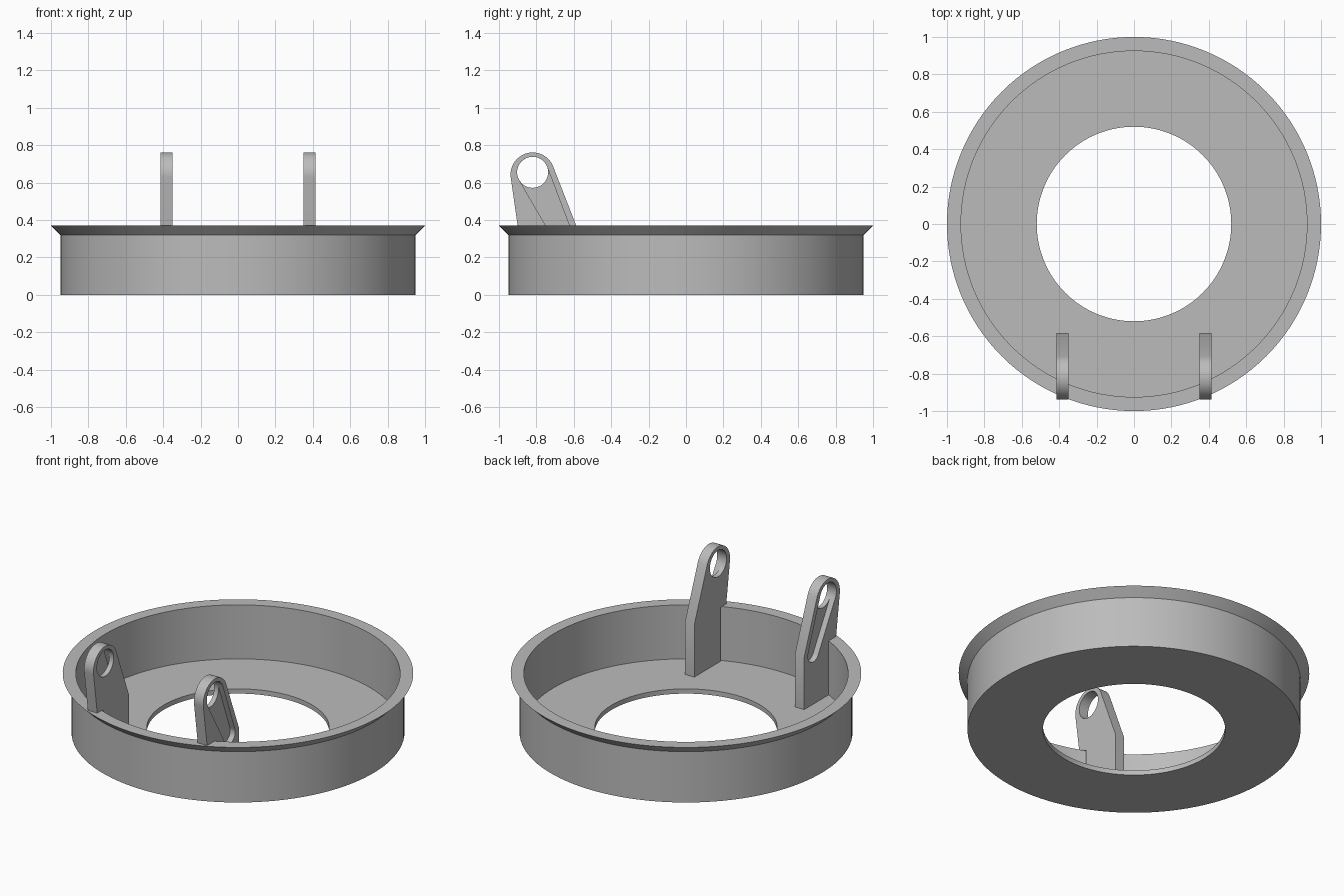
import bpy, bmesh, math
from math import cos, sin, pi

if "Cube" in bpy.data.objects:
    bpy.data.objects.remove(bpy.data.objects["Cube"], do_unlink=True)

grey = bpy.data.materials.new("plain grey")
grey.use_nodes = True
grey.diffuse_color = (0.5, 0.5, 0.5, 1)
grey.node_tree.nodes["Principled BSDF"].inputs["Base Color"].default_value = grey.diffuse_color


def make_object(name, bm):
    bmesh.ops.recalc_face_normals(bm, faces=bm.faces)
    mesh = bpy.data.meshes.new(name)
    bm.to_mesh(mesh)
    bm.free()
    mesh.materials.append(grey)
    obj = bpy.data.objects.new(name, mesh)
    bpy.context.collection.objects.link(obj)
    return obj


def activate(obj):
    bpy.ops.object.select_all(action="DESELECT")
    obj.select_set(True)
    bpy.context.view_layer.objects.active = obj


def prism(name, outline, x0, x1):
    """Extrude a (y, z) outline along x."""
    bm = bmesh.new()
    face = bm.faces.new([bm.verts.new((x0, y, z)) for y, z in outline])
    new = bmesh.ops.extrude_face_region(bm, geom=[face])["geom"]
    bmesh.ops.translate(bm, vec=(x1 - x0, 0, 0),
                        verts=[v for v in new if isinstance(v, bmesh.types.BMVert)])
    return make_object(name, bm)


def arc(centre, radius, start, end, steps):
    return [(centre[0] + radius * cos(start + (end - start) * i / steps),
             centre[1] + radius * sin(start + (end - start) * i / steps))
            for i in range(steps + 1)]


def cut(target, cutter):
    cutter.hide_render = True
    mod = target.modifiers.new("cut", "BOOLEAN")
    mod.operation, mod.solver, mod.object = "DIFFERENCE", "EXACT", cutter
    activate(target)
    bpy.ops.object.modifier_apply(modifier=mod.name)
    bpy.data.objects.remove(cutter, do_unlink=True)


# Flanged tray: one closed profile turned around z
SEGMENTS = 128
profile = [(0.52, 0), (0.95, 0), (0.95, 0.32), (1, 0.37),
           (0.925, 0.37), (0.925, 0.03), (0.52, 0.03)]
bm = bmesh.new()
rings = [[bm.verts.new((r * cos(2 * pi * i / SEGMENTS), r * sin(2 * pi * i / SEGMENTS), z))
          for r, z in profile] for i in range(SEGMENTS)]
for i, ring in enumerate(rings):
    following = rings[(i + 1) % SEGMENTS]
    for j in range(len(profile)):
        k = (j + 1) % len(profile)
        bm.faces.new((ring[j], following[j], following[k], ring[k]))
tray = make_object("flanged_tray", bm)

# Hinge lug: rounded head, stepped over the rim, standing on the tray floor
EYE, SLOT_END = (-0.82, 0.643), (-0.675, 0.35)
INNER, OUTER = 0.35, 0.415
outline = arc(EYE, 0.118, math.radians(22), math.radians(188), 32)
outline += [(-0.9, 0.368), (-0.845, 0.368), (-0.845, 0.028), (-0.583, 0.028), (-0.583, 0.36)]
lug = prism("left_hinge_lug", outline, INNER, OUTER)

# Through eye, and tapered slot on the outer face
eye = prism("eye_cutter", arc((-0.82, 0.655), 0.083, 0, 2 * pi, 48)[:-1], INNER - 0.1, OUTER + 0.1)
cut(lug, eye)
tilt = math.atan2(SLOT_END[1] - 0.655, SLOT_END[0] - EYE[0])
slot = arc((-0.82, 0.655), 0.083, tilt + pi / 2, tilt + 3 * pi / 2, 24)
slot += arc(SLOT_END, 0.055, tilt - pi / 2, tilt + pi / 2, 24)
cut(lug, prism("slot_cutter", slot, OUTER - 0.035, OUTER + 0.1))

# Matching lug on the other side
bm = bmesh.new()
bm.from_mesh(lug.data)
for v in bm.verts:
    v.co.x = -v.co.x
other = make_object("right_hinge_lug", bm)

for obj in (tray, lug, other):
    activate(obj)
    bpy.ops.object.shade_smooth_by_angle(angle=math.radians(30))
